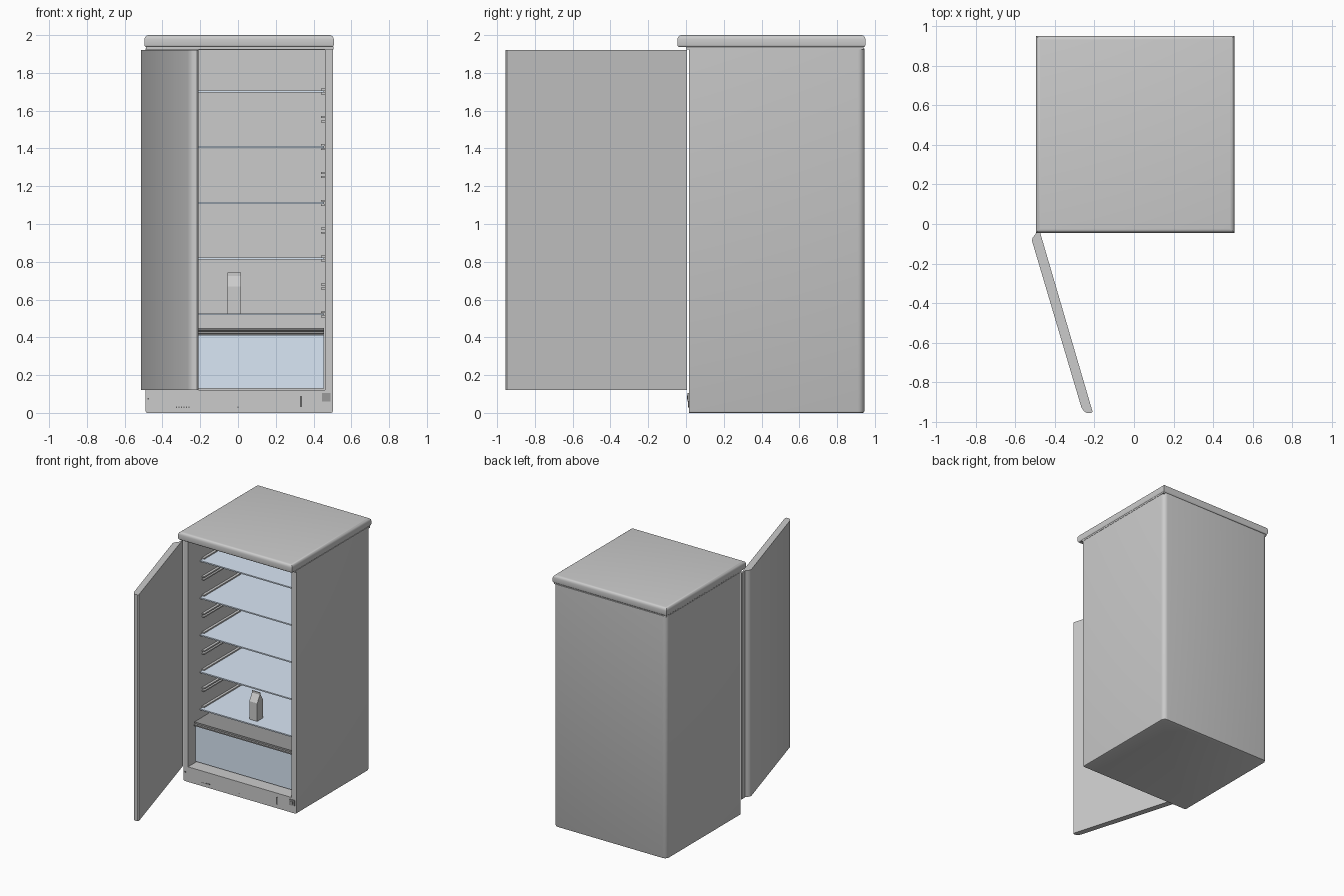
import bpy, bmesh, math
from mathutils import Vector

if "Cube" in bpy.data.objects:
    bpy.data.objects.remove(bpy.data.objects["Cube"])


def material(name, rgb):
    m = bpy.data.materials.new(name)
    m.diffuse_color = (*rgb, 1)
    m.use_nodes = True
    m.node_tree.nodes["Principled BSDF"].inputs["Base Color"].default_value = m.diffuse_color
    return m


GLASS = material("pale_blue_glass", (0.70, 0.80, 0.92))
DARK = material("dark_trim", (0.12, 0.12, 0.12))
LID = material("lid_grey", (0.32, 0.32, 0.32))


def finish(name, bm, mat=None, smooth=False):
    bmesh.ops.recalc_face_normals(bm, faces=bm.faces)
    me = bpy.data.meshes.new(name)
    bm.to_mesh(me)
    bm.free()
    ob = bpy.data.objects.new(name, me)
    bpy.context.collection.objects.link(ob)
    if mat:
        me.materials.append(mat)
    if smooth:
        bpy.ops.object.select_all(action='DESELECT')
        ob.select_set(True)
        bpy.context.view_layer.objects.active = ob
        bpy.ops.object.shade_smooth_by_angle(angle=math.radians(35))
    return ob


def box_bm(x, y, z):
    bm = bmesh.new()
    bmesh.ops.create_cube(bm, size=1)
    for v in bm.verts:
        v.co = [lim[0] if c < 0 else lim[1] for c, lim in zip(v.co, (x, y, z))]
    return bm


def box(name, x, y, z, mat=None):
    return finish(name, box_bm(x, y, z), mat)


def prism(name, pts, axis, lo, hi, mat=None, smooth=False):
    """Extrude a 2D outline along x or z."""
    bm = bmesh.new()
    place = {'x': lambda p: (lo, p[0], p[1]), 'z': lambda p: (p[0], p[1], lo)}[axis]
    face = bm.faces.new([bm.verts.new(place(p)) for p in pts])
    ext = bmesh.ops.extrude_face_region(bm, geom=[face])['geom']
    vec = Vector((hi - lo, 0, 0)) if axis == 'x' else Vector((0, 0, hi - lo))
    bmesh.ops.translate(bm, vec=vec, verts=[g for g in ext if isinstance(g, bmesh.types.BMVert)])
    return finish(name, bm, mat, smooth)


# Interior limits
IX, IZ, BACK = (-0.45, 0.46), (0.12, 1.92), 0.89

# Cabinet: box with rounded back corners and a hollow pushed in from the front
bm = box_bm((-0.49, 0.503), (0.015, 0.945), (0.0, 1.93))
back = [e for e in bm.edges if all(v.co.y > 0.9 for v in e.verts)
        and abs(e.verts[0].co.z - e.verts[1].co.z) > 1]
bmesh.ops.bevel(bm, geom=back, offset=0.035, segments=5, profile=0.5, affect='EDGES')
low = [e for e in bm.edges if all(v.co.z < 0.01 for v in e.verts)
       and max(v.co.y for v in e.verts) > 0.02]
bmesh.ops.bevel(bm, geom=low, offset=0.01, segments=2, profile=0.5, affect='EDGES')
bm.normal_update()
front = min(bm.faces, key=lambda f: (round(f.calc_center_median().y, 4), -f.calc_area()))
bmesh.ops.inset_region(bm, faces=[front], thickness=0.008, use_even_offset=True)
mid = front.calc_center_median()
for v in front.verts:
    v.co.x = IX[0] if v.co.x < mid.x else IX[1]
    v.co.z = IZ[0] if v.co.z < mid.z else IZ[1]
cavity = bmesh.ops.extrude_discrete_faces(bm, faces=[front])['faces'][0]
for v in cavity.verts:
    v.co.y = BACK
finish("cabinet", bm, None, True)

# Overhanging top with rolled edges
bm = box_bm((-0.495, 0.507), (-0.045, 0.95), (1.936, 2.0))
upper = [e for e in bm.edges if all(v.co.z > 1.99 for v in e.verts)]
bmesh.ops.bevel(bm, geom=upper, offset=0.022, segments=4, profile=0.5, affect='EDGES')
under = [e for e in bm.edges if all(v.co.z < 1.94 for v in e.verts)]
bmesh.ops.bevel(bm, geom=under, offset=0.012, segments=3, profile=0.5, affect='EDGES')
finish("worktop", bm, None, True)
box("worktop_gasket", (-0.488, 0.505), (0.0, 0.94), (1.925, 1.938))

# Open door: outline along its width (u) and thickness (v), swung about the hinge
outline = [(0, 0), (0.992, 0), (0.997, 0.01), (0.992, 0.028), (0.978, 0.041), (0.955, 0.048),
           (0.08, 0.051), (0.066, 0.045), (0.056, 0.032), (0.045, 0.016), (0, 0.006)]
hx, hy, d = -0.488, 0.005, Vector((0.281, -0.960))
door = [(hx + u * d.x + v * d.y, hy + u * d.y - v * d.x) for u, v in outline]
prism("door", door, 'z', 0.12, 1.92, None, True)

# Glass shelves
shelf_z = [0.522 + 0.295 * i for i in range(5)]
for i, z in enumerate(shelf_z):
    box(f"shelf_{i + 1}", (IX[0] + 0.004, IX[1] - 0.004), (0.16, 0.88),
        (z - 0.005, z + 0.005), GLASS)

# Paired rails on both side walls, at and between shelf heights
for i in range(9):
    z = 0.522 + 0.1475 * i
    for side, x in (("left", (IX[0], IX[0] + 0.02)), ("right", (IX[1] - 0.02, IX[1]))):
        for part, zo in (("upper", 0.011), ("lower", -0.011)):
            box(f"rail_{side}_{part}_{i + 1}", x, (0.19, 0.87), (z + zo - 0.005, z + zo + 0.005))

# Vertical ribs on the inner back wall
for i, x in enumerate((-0.255, 0.015, 0.285)):
    box(f"back_rib_{i + 1}", (x - 0.004, x + 0.004), (BACK - 0.006, BACK), IZ)

# Drawer: clear open-topped bin
DX = (IX[0] + 0.004, IX[1] - 0.004)
bm = box_bm(DX, (0.105, 0.87), (0.13, 0.413))
bm.normal_update()
top = max(bm.faces, key=lambda f: f.calc_center_median().z)
bmesh.ops.inset_region(bm, faces=[top], thickness=0.012)
inner = bmesh.ops.extrude_discrete_faces(bm, faces=[top])['faces'][0]
bmesh.ops.translate(bm, verts=inner.verts, vec=(0, 0, -0.27))
finish("drawer_bin", bm, GLASS)

# Drawer cover with stepped front lip
lip = [(0.095, 0.415), (0.085, 0.42), (0.085, 0.43), (0.097, 0.433), (0.097, 0.437),
       (0.09, 0.44), (0.09, 0.45), (0.88, 0.45), (0.88, 0.415)]
prism("drawer_cover", lip, 'x', DX[0], DX[1], LID)

# Gable-topped carton on the lowest shelf
carton = [(0.22, 0.527), (0.22, 0.67), (0.254, 0.725), (0.254, 0.742),
          (0.261, 0.742), (0.261, 0.725), (0.295, 0.67), (0.295, 0.527)]
prism("carton", carton, 'x', -0.055, 0.015)

# Control strip along the plinth: dial plate, slot handle and small lamps
box("control_plate", (0.445, 0.49), (0.008, 0.018), (0.06, 0.105), LID)
box("control_button", (0.457, 0.478), (0.004, 0.01), (0.072, 0.093), LID)
box("slot_switch", (0.328, 0.338), (0.011, 0.018), (0.03, 0.09), DARK)
for i, x in enumerate([-0.325 + 0.013 * k for k in range(6)] + [0.0]):
    box(f"lamp_{i + 1}", (x - 0.003, x + 0.003), (0.012, 0.018), (0.027, 0.033), DARK)
box("plinth_screw", (-0.478, -0.47), (0.012, 0.018), (0.07, 0.078), DARK)
